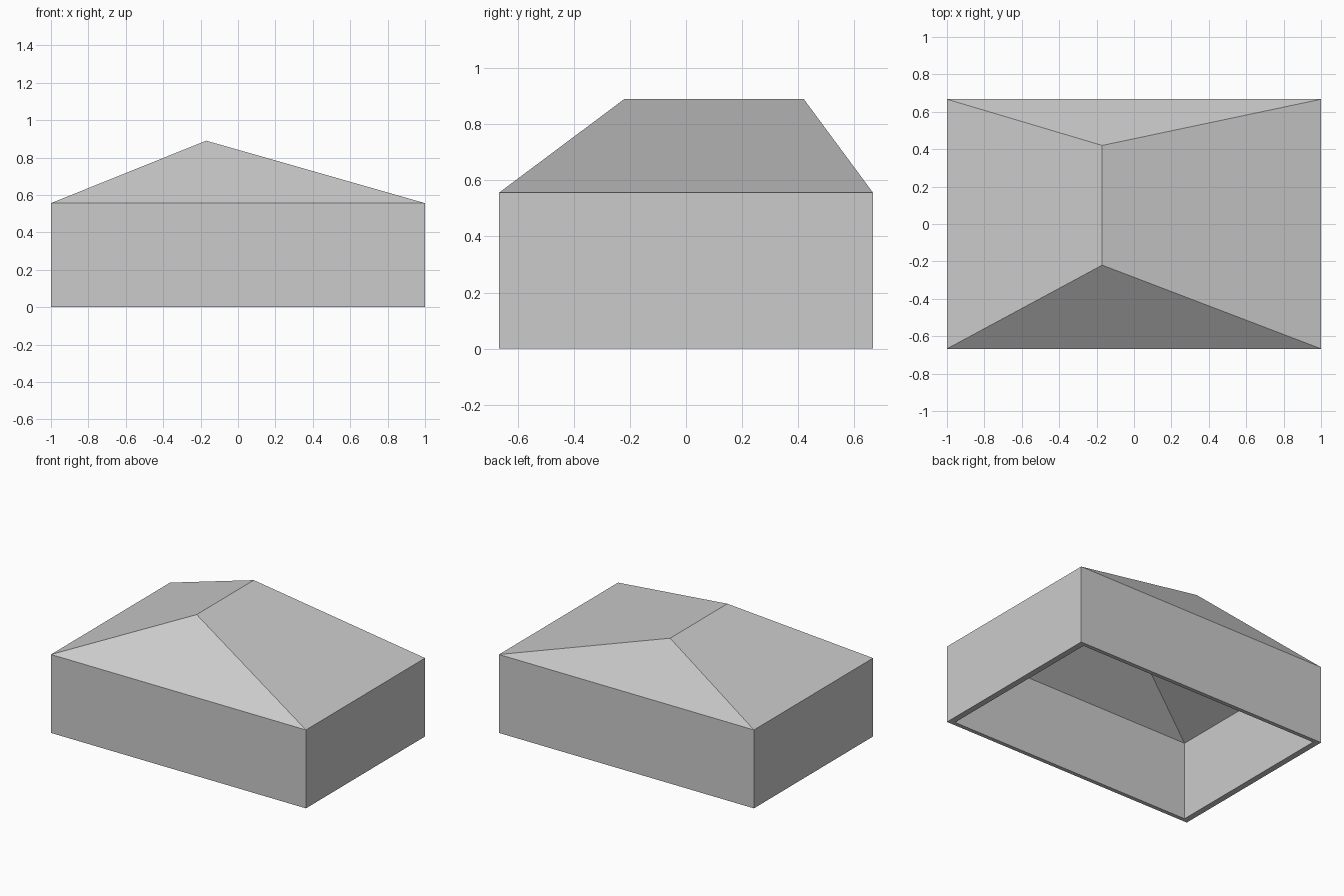
import bpy
import bmesh

cube = bpy.data.objects.get("Cube")
if cube:
    bpy.data.objects.remove(cube, do_unlink=True)

HALF_X, HALF_Y = 1.0, 0.667
EAVE_Z, RIDGE_Z = 0.556, 0.89
RIDGE_X, RIDGE_FRONT, RIDGE_BACK = -0.17, -0.22, 0.42
INNER_SCALE = 0.957

grey = bpy.data.materials.new("plain_grey")
grey.use_nodes = True
colour = (0.6, 0.6, 0.6, 1.0)
grey.diffuse_color = colour
grey.node_tree.nodes["Principled BSDF"].inputs["Base Color"].default_value = colour


def make_shell(bm, scale, inward):
    """Add four walls and a hipped roof; return the open bottom ring."""
    def ring(z):
        return [bm.verts.new((sx * HALF_X * scale, sy * HALF_Y * scale, z))
                for sx, sy in ((-1, -1), (1, -1), (1, 1), (-1, 1))]

    def ridge_end(y):
        z = EAVE_Z + (RIDGE_Z - EAVE_Z) * scale
        return bm.verts.new((RIDGE_X * scale, y * scale, z))

    base, eave = ring(0), ring(EAVE_Z)
    front, back = ridge_end(RIDGE_FRONT), ridge_end(RIDGE_BACK)
    faces = [(base[i], base[(i + 1) % 4], eave[(i + 1) % 4], eave[i])
             for i in range(4)]
    faces += [(eave[0], eave[1], front),
              (eave[1], eave[2], back, front),
              (eave[2], eave[3], back),
              (eave[3], eave[0], front, back)]
    for face in faces:
        bm.faces.new(face[::-1] if inward else face)
    return base


# Hollow house shell: outer skin, inner skin and the rim joining them
bm = bmesh.new()
outer = make_shell(bm, 1.0, False)
inner = make_shell(bm, INNER_SCALE, True)
for i in range(4):
    j = (i + 1) % 4
    bm.faces.new((outer[j], outer[i], inner[i], inner[j]))

mesh = bpy.data.meshes.new("hipped_roof_house")
bm.to_mesh(mesh)
bm.free()
mesh.materials.append(grey)
house = bpy.data.objects.new("hipped_roof_house", mesh)
bpy.context.collection.objects.link(house)
